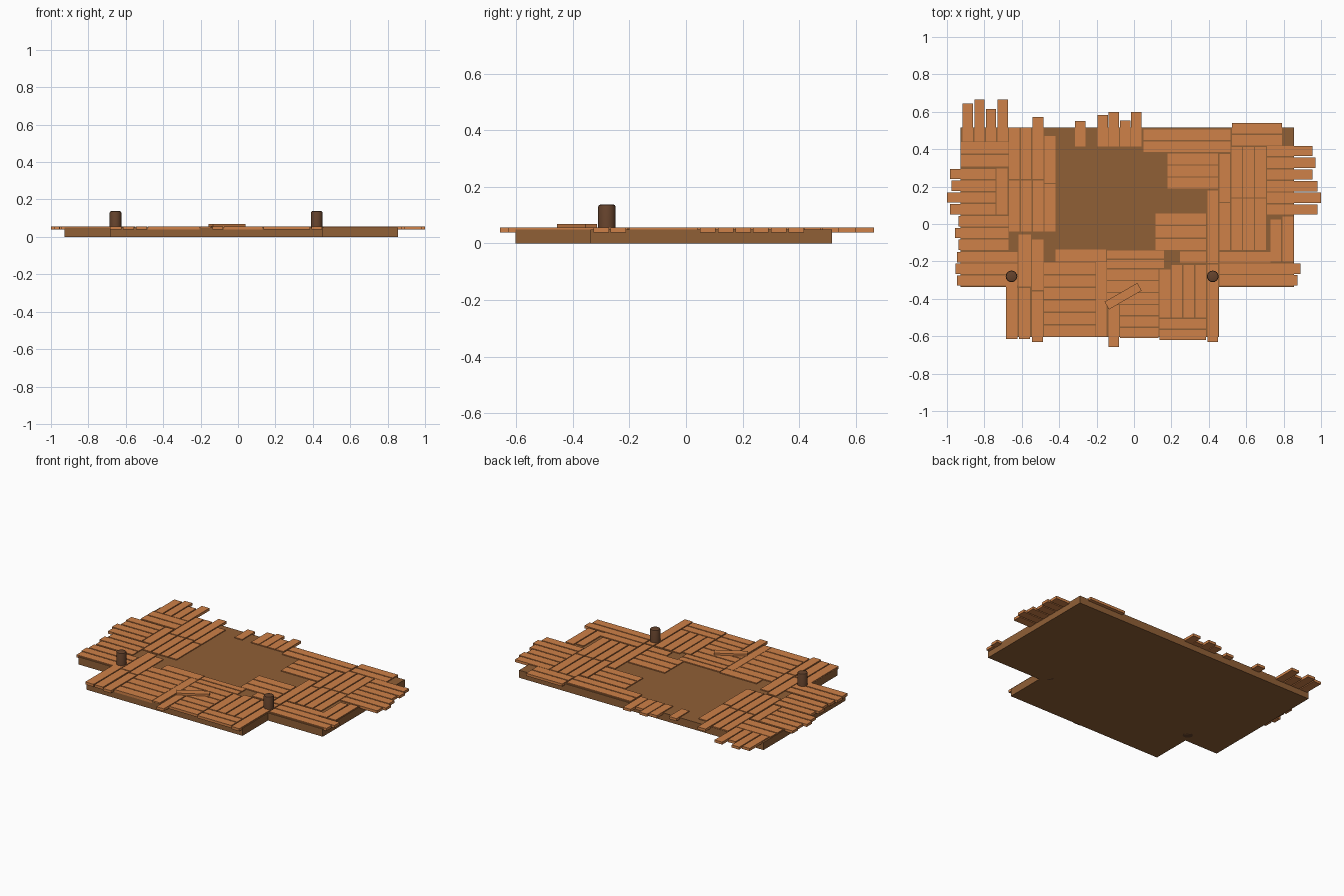
import bpy, bmesh
from math import radians
from mathutils import Matrix

if "Cube" in bpy.data.objects:
    bpy.data.objects.remove(bpy.data.objects["Cube"])

Z0, Z1 = 0.039, 0.056   # plank underside and top
GAP = 0.007


def material(name, rgb):
    m = bpy.data.materials.new(name)
    m.diffuse_color = (*rgb, 1)
    m.use_nodes = True
    m.node_tree.nodes["Principled BSDF"].inputs["Base Color"].default_value = m.diffuse_color
    return m


wood = material("plank_wood", (0.62, 0.22, 0.065))
dark = material("base_wood", (0.28, 0.115, 0.037))
post_wood = material("post_wood", (0.13, 0.055, 0.025))


def finish(name, bm, mat):
    me = bpy.data.meshes.new(name)
    bm.to_mesh(me)
    bm.free()
    me.materials.append(mat)
    ob = bpy.data.objects.new(name, me)
    bpy.context.collection.objects.link(ob)
    return ob


def box(bm, x0, x1, y0, y1, z0=Z0, z1=Z1):
    m = Matrix.Translation(((x0 + x1) / 2, (y0 + y1) / 2, (z0 + z1) / 2))
    bmesh.ops.create_cube(bm, size=1, matrix=m @ Matrix.Diagonal((x1 - x0, y1 - y0, z1 - z0, 1)))


def panels(name, groups, along):
    """Each group is a rectangle x0, x1, y0, y1 split into n parallel planks."""
    bm = bmesh.new()
    for x0, x1, y0, y1, n in groups:
        for i in range(n):
            if along == 'x':
                w = (y1 - y0 + GAP) / n
                box(bm, x0, x1, y0 + i * w, y0 + (i + 1) * w - GAP)
            else:
                w = (x1 - x0 + GAP) / n
                box(bm, x0 + i * w, x0 + (i + 1) * w - GAP, y0, y1)
    return finish(name, bm, wood)


def ragged(name, start, pitch, inner, ends, along):
    """Row of planks sharing an inner edge, each with its own outer end."""
    bm = bmesh.new()
    for i, end in enumerate(ends):
        if end is None:
            continue
        a = start + i * pitch
        lo, hi = min(inner, end), max(inner, end)
        if along == 'x':
            box(bm, lo, hi, a, a + 0.055)
        else:
            box(bm, a, a + 0.055, lo, hi)
    return finish(name, bm, wood)


# T-shaped base slab
bm = bmesh.new()
outline = [(-0.928, 0.517), (-0.928, -0.338), (-0.685, -0.338), (-0.685, -0.603),
           (0.455, -0.603), (0.455, -0.338), (0.855, -0.338), (0.855, 0.517)]
face = bm.faces.new([bm.verts.new((x, y, 0)) for x, y in outline])
ext = bmesh.ops.extrude_face_region(bm, geom=[face])
bmesh.ops.translate(bm, vec=(0, 0, 0.05), verts=[v for v in ext["geom"] if isinstance(v, bmesh.types.BMVert)])
bmesh.ops.recalc_face_normals(bm, faces=bm.faces)
finish("dock_base", bm, dark)

# Planks with uneven overhanging ends
ragged("back_left_overhang", -0.916, 0.0622, 0.442, (0.645, 0.665, 0.615, 0.665), 'y')
ragged("back_middle_overhang", -0.315, 0.06, 0.415, (0.55, None, 0.583, 0.60, 0.553, 0.60), 'y')
ragged("left_overhang", 0.052, 0.0627, -0.74, (-0.985, -1.0, -0.977, -0.985), 'x')
ragged("left_middle_overhang", -0.138, 0.0625, -0.672, (-0.938, -0.957, -0.938), 'x')
ragged("left_front_overhang", -0.33, 0.0625, -0.622, (-0.947, -0.955, -0.945), 'x')
ragged("right_overhang", 0.05, 0.0625, 0.71, (0.98, 1.0, 0.98, 0.955, 0.97, 0.955), 'x')
ragged("right_front_overhang", -0.328, 0.0615, 0.457, (0.875, 0.89, 0.73), 'x')

# Planks running left to right
panels("back_lengthwise_planks", [
    (-0.925, -0.672, 0.308, 0.438, 2),
    (0.05, 0.517, 0.385, 0.506, 2),
    (0.525, 0.79, 0.42, 0.54, 2),
    (0.18, 0.45, 0.19, 0.376, 3),
], 'x')
panels("front_lengthwise_planks", [
    (-0.48, -0.205, -0.603, -0.207, 6),
    (-0.42, -0.15, -0.2, -0.136, 1),
    (-0.145, 0.16, -0.235, -0.143, 2),
    (-0.145, 0.13, -0.427, -0.242, 3),
    (-0.075, 0.13, -0.61, -0.433, 3),
    (0.137, 0.385, -0.62, -0.507, 2),
    (0.115, 0.385, -0.14, 0.056, 3),
    (0.245, 0.385, -0.205, -0.147, 1),
], 'x')

# Planks running front to back
panels("left_crosswise_planks", [
    (-0.735, -0.676, 0.052, 0.297, 1),
    (-0.667, -0.55, 0.24, 0.515, 2),
    (-0.542, -0.485, 0.24, 0.572, 1),
    (-0.667, -0.485, -0.04, 0.233, 3),
    (-0.478, -0.42, 0.22, 0.47, 1),
    (-0.478, -0.42, -0.04, 0.213, 1),
    (-0.617, -0.552, -0.335, -0.055, 1),
    (-0.545, -0.485, -0.353, -0.082, 1),
    (-0.684, -0.555, -0.615, -0.342, 2),
    (-0.684, -0.625, -0.342, -0.277, 1),
    (-0.545, -0.487, -0.63, -0.36, 1),
    (-0.203, -0.148, -0.602, -0.203, 1),
    (-0.135, -0.081, -0.658, -0.432, 1),
], 'y')
panels("right_crosswise_planks", [
    (0.137, 0.194, -0.5, -0.242, 1),
    (0.2, 0.385, -0.5, -0.22, 3),
    (0.392, 0.45, -0.208, 0.18, 1),
    (0.392, 0.45, -0.63, -0.216, 1),
    (0.457, 0.512, 0.118, 0.375, 1),
    (0.457, 0.512, -0.14, 0.111, 1),
    (0.52, 0.705, 0.142, 0.413, 3),
    (0.52, 0.705, -0.14, 0.135, 3),
    (0.73, 0.786, -0.2, 0.025, 1),
    (0.793, 0.852, -0.2, 0.04, 1),
], 'y')

# Loose plank lying on the deck
bm = bmesh.new()
box(bm, -0.101, 0.101, -0.0235, 0.0235, 0, 0.013)
loose = finish("loose_plank", bm, wood)
loose.location = (-0.058, -0.386, Z1)
loose.rotation_euler.z = radians(30)

# Mooring posts with a chamfered top
for side, x in (("left", -0.655), ("right", 0.421)):
    bm = bmesh.new()
    bmesh.ops.create_cone(bm, cap_ends=True, segments=16, radius1=0.031, radius2=0.031,
                          depth=0.138, matrix=Matrix.Translation((x, -0.28, 0.069)))
    rim = [e for e in bm.edges if all(v.co.z > 0.13 for v in e.verts)]
    bmesh.ops.bevel(bm, geom=rim, offset=0.008, segments=2, profile=0.5, affect='EDGES')
    post = finish(side + "_post", bm, post_wood)
    bpy.ops.object.select_all(action='DESELECT')
    post.select_set(True)
    bpy.context.view_layer.objects.active = post
    bpy.ops.object.shade_smooth_by_angle(angle=radians(40))
